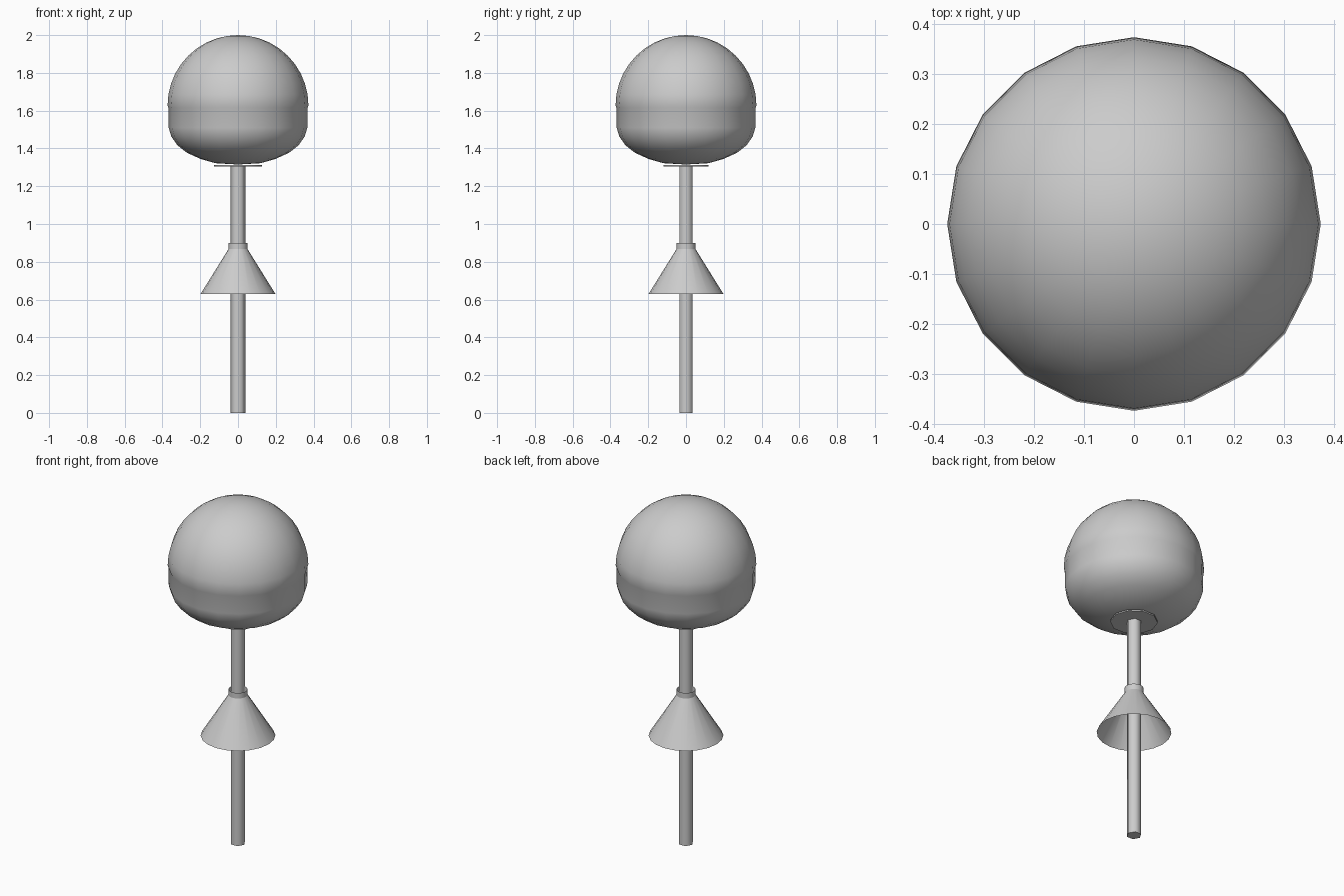
import bpy, bmesh
from math import sin, cos, pi, radians

if "Cube" in bpy.data.objects:
    bpy.data.objects.remove(bpy.data.objects["Cube"])


def lathe(name, profile, sides, smooth=40):
    """Spin (radius, z) points about z; radius 0 makes a pole."""
    bm = bmesh.new()
    rings = []
    for r, z in profile:
        if r == 0:
            rings.append([bm.verts.new((0, 0, z))])
        else:
            rings.append([bm.verts.new((r * cos(2 * pi * i / sides),
                                        r * sin(2 * pi * i / sides), z))
                          for i in range(sides)])
    for a, b in zip(rings, rings[1:]):
        for i in range(sides):
            j = (i + 1) % sides
            if len(a) == 1:
                bm.faces.new((a[0], b[j], b[i]))
            elif len(b) == 1:
                bm.faces.new((a[i], a[j], b[0]))
            else:
                bm.faces.new((a[i], a[j], b[j], b[i]))
    bmesh.ops.recalc_face_normals(bm, faces=bm.faces)
    mesh = bpy.data.meshes.new(name)
    bm.to_mesh(mesh)
    bm.free()
    obj = bpy.data.objects.new(name, mesh)
    bpy.context.collection.objects.link(obj)
    bpy.ops.object.select_all(action='DESELECT')
    obj.select_set(True)
    bpy.context.view_layer.objects.active = obj
    bpy.ops.object.shade_smooth_by_angle(angle=radians(smooth))
    return obj


# Head: flattened bowl below, straight wall, hemispherical dome above
R, centre = 0.373, 1.627
bowl = [(0, 1.315), (0.12, 1.322), (0.2, 1.345), (0.27, 1.377),
        (0.32, 1.416), (0.353, 1.463), (0.367, 1.51), (0.368, 1.615)]
dome = [(R * cos(pi / 2 * i / 10), centre + R * sin(pi / 2 * i / 10))
        for i in range(10)] + [(0, 2.0)]
lathe("domed_head", bowl + dome, 20, 60)

# Thin flange under the head
lathe("mounting_flange",
      [(0, 1.305), (0.126, 1.305), (0.126, 1.313), (0, 1.313)], 10)

# Pole, capped at both ends
lathe("pole", [(0, 0), (0.04, 0), (0.04, 1.31), (0, 1.31)], 6, 65)

# Cone baffle: open thin shell with a short collar
lathe("cone_baffle", [(0.198, 0.63), (0.05, 0.868), (0.05, 0.9)], 20, 30)
